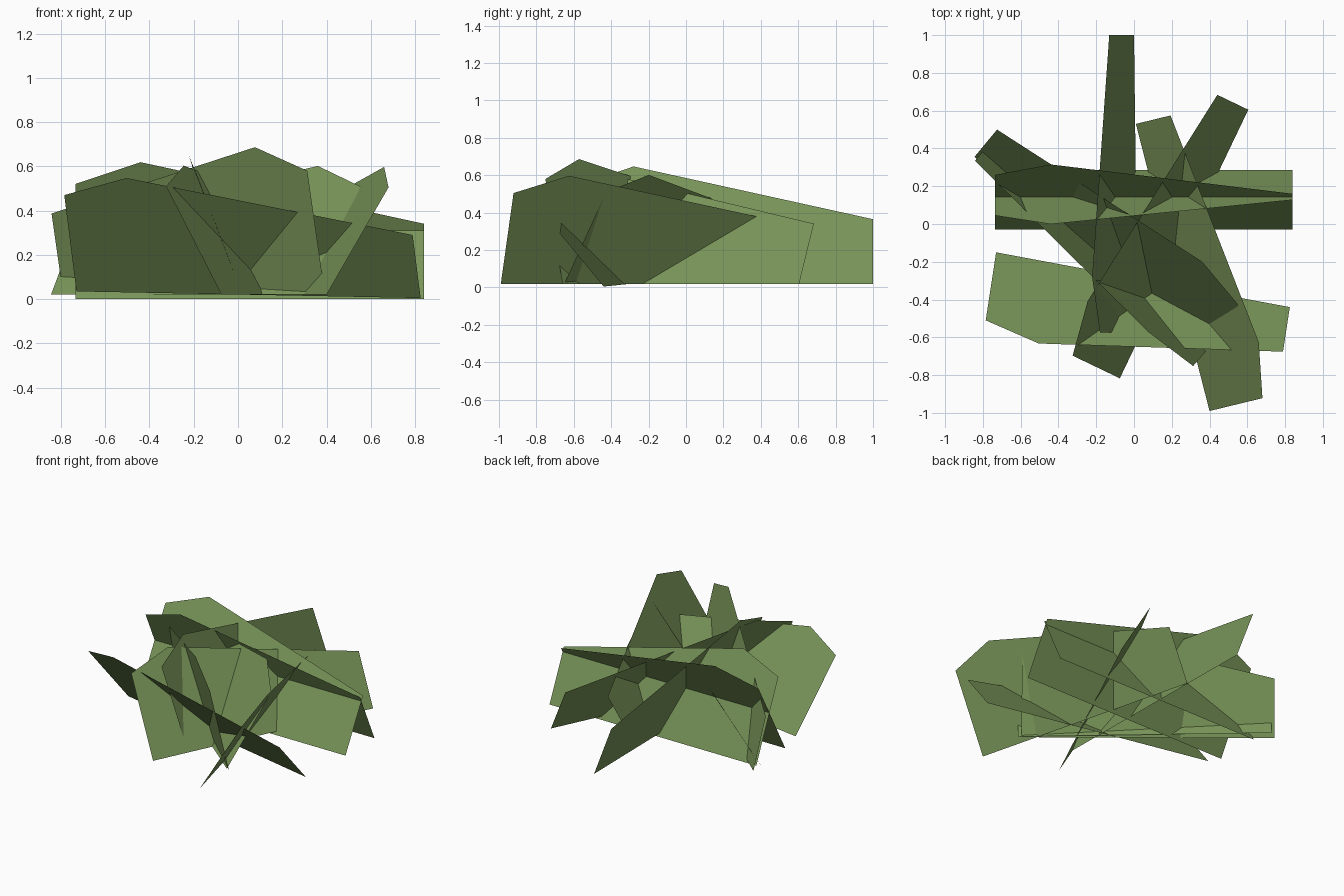
import bpy
from mathutils import Vector

if "Cube" in bpy.data.objects:
    bpy.data.objects.remove(bpy.data.objects["Cube"])

# single leaf green
green = bpy.data.materials.new("leaf_green")
green.diffuse_color = (0.19, 0.30, 0.10, 1.0)
green.use_nodes = True
green.node_tree.nodes["Principled BSDF"].inputs["Base Color"].default_value = green.diffuse_color


def leaf_card(name, tall, low, lean):
    """Flat five-sided grass card: ground line from its tall end to its low end,
    lean = offset from the ground up the tall side."""
    p, e, up = Vector(tall), Vector(low), Vector(lean)
    pts = [p, e, e + up * 0.655, p + (e - p) * 0.187 + up * 1.19, p + up]
    mesh = bpy.data.meshes.new(name)
    mesh.from_pydata([tuple(v) for v in pts], [], [(0, 1, 2, 3, 4)])
    mesh.materials.append(green)
    obj = bpy.data.objects.new(name, mesh)
    bpy.context.collection.objects.link(obj)


# name, ground point at tall end, ground point at low end, lean
cards = [
    # crossed pair through the middle
    ("leaf_middle_back_lean", (-0.735, -0.03, 0), (0.84, -0.03, 0), (0, 0.29, 0.52)),
    ("leaf_middle_front_lean", (-0.735, 0.285, 0), (0.84, 0.285, 0), (0, -0.24, 0.52)),
    # front card leaning out
    ("leaf_front", (-0.73, -0.15, 0.035), (0.825, -0.44, 0.005), (-0.055, -0.36, 0.435)),
    # right card leaning out
    ("leaf_right", (0.40, -0.99, 0.02), (0.01, 0.53, 0.02), (0.28, 0.068, 0.485)),
    # card running front to back
    ("leaf_lengthwise", (0.02, -0.575, 0.02), (0.0, 1.0, 0.02), (-0.20, 0, 0.527)),
    # diagonal cards
    ("leaf_diagonal_upright", (0.393, -0.66, 0.02), (-0.79, 0.395, 0.02), (-0.08, -0.092, 0.56)),
    ("leaf_diagonal_leaning", (0.37, -0.65, 0.02), (-0.845, 0.355, 0.02), (0.183, 0.221, 0.489)),
    ("leaf_diagonal_cross", (-0.075, -0.817, 0.02), (0.605, 0.605, 0.02), (-0.25, 0.12, 0.49)),
]
for card in cards:
    leaf_card(*card)
